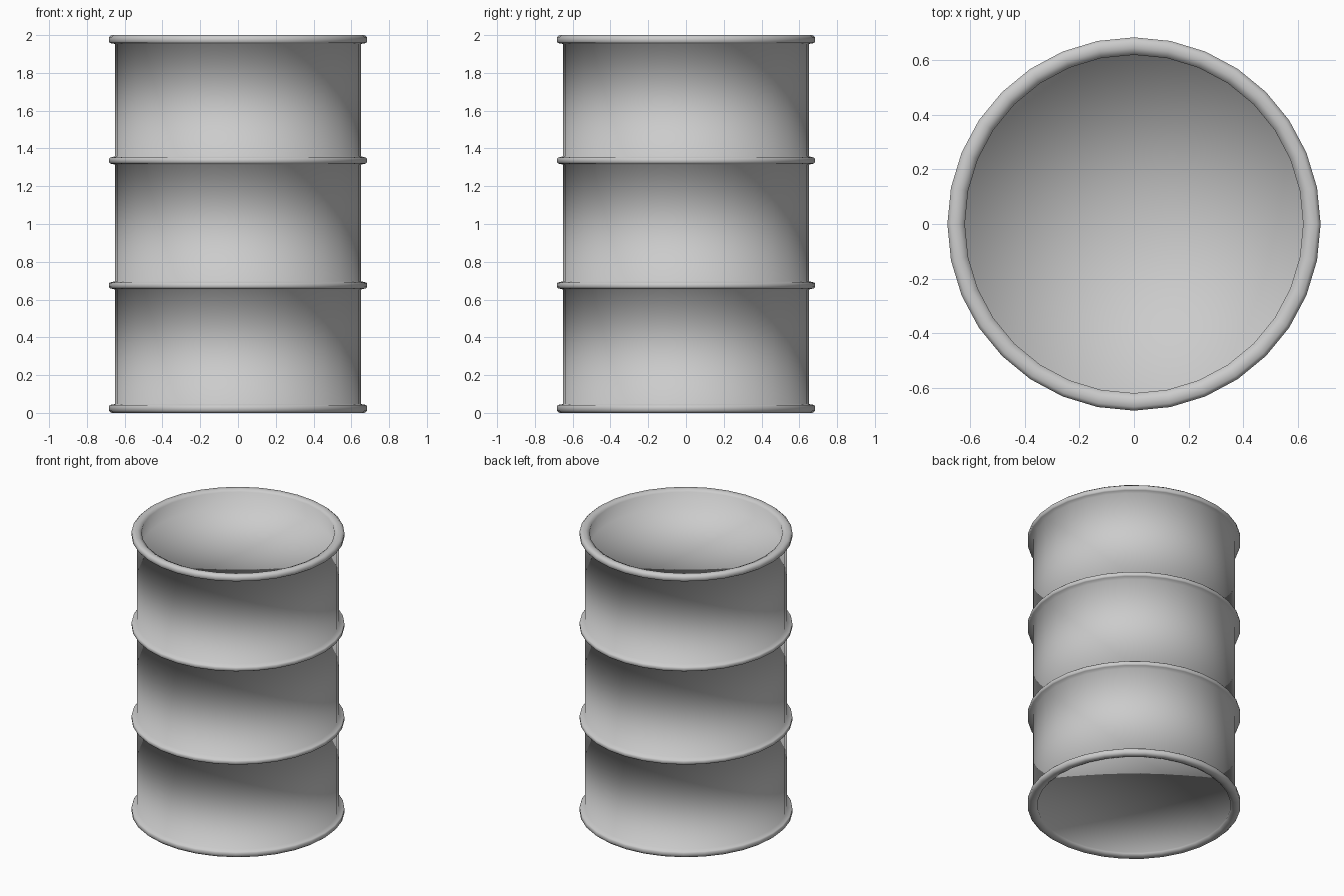
import bpy
import bmesh
from math import tau
from mathutils import Vector

if "Cube" in bpy.data.objects:
    bpy.data.objects.remove(bpy.data.objects["Cube"], do_unlink=True)

SIDES = 32
WALL = 0.65      # wall radius
BEAD = 0.684     # outer radius of the hoops
LIP = 0.62       # inner radius of the end rims


def make_material(name, rgb):
    mat = bpy.data.materials.new(name)
    mat.use_nodes = True
    color = (*rgb, 1.0)
    mat.diffuse_color = color
    mat.node_tree.nodes["Principled BSDF"].inputs["Base Color"].default_value = color
    return mat


def hoop(z, h=0.022):
    """Rounded rolling hoop standing out from the wall."""
    return [(WALL, z - h), (BEAD - 0.006, z - h * 0.7), (BEAD, z - h * 0.4),
            (BEAD, z + h * 0.4), (BEAD - 0.006, z + h * 0.7), (WALL, z + h)]


def rim(recess):
    """Top end from the wall over the rolled rim to the recessed lid centre."""
    return [(WALL, 1.953), (BEAD - 0.006, 1.958), (BEAD, 1.965), (BEAD, 1.988),
            (0.67, 2.0), (0.645, 2.0), (LIP, 1.988), (LIP, 2 - recess),
            (0, 2 - recess)]


def lathe(name, profile, mat):
    """Turn a profile around the z axis."""
    bm = bmesh.new()
    verts = [bm.verts.new((r, 0, z)) for r, z in profile]
    edges = [bm.edges.new(pair) for pair in zip(verts, verts[1:])]
    bmesh.ops.spin(bm, geom=verts + edges, cent=Vector(), axis=(0, 0, 1),
                   angle=tau, steps=SIDES)
    bmesh.ops.remove_doubles(bm, verts=bm.verts, dist=0.0005)
    bmesh.ops.recalc_face_normals(bm, faces=bm.faces)
    for face in bm.faces:
        face.smooth = True
    mesh = bpy.data.meshes.new(name)
    bm.to_mesh(mesh)
    bm.free()
    mesh.materials.append(mat)
    obj = bpy.data.objects.new(name, mesh)
    bpy.context.collection.objects.link(obj)


# Drum: bottom lid and rim, two hoops, top rim and deeper lid
top = rim(recess=0.12)
bottom = [(r, 2 - z) for r, z in reversed(rim(recess=0.02))]
steel = make_material("grey steel", (0.6, 0.6, 0.6))
lathe("drum_body", bottom + hoop(0.675) + hoop(1.336) + top, steel)
